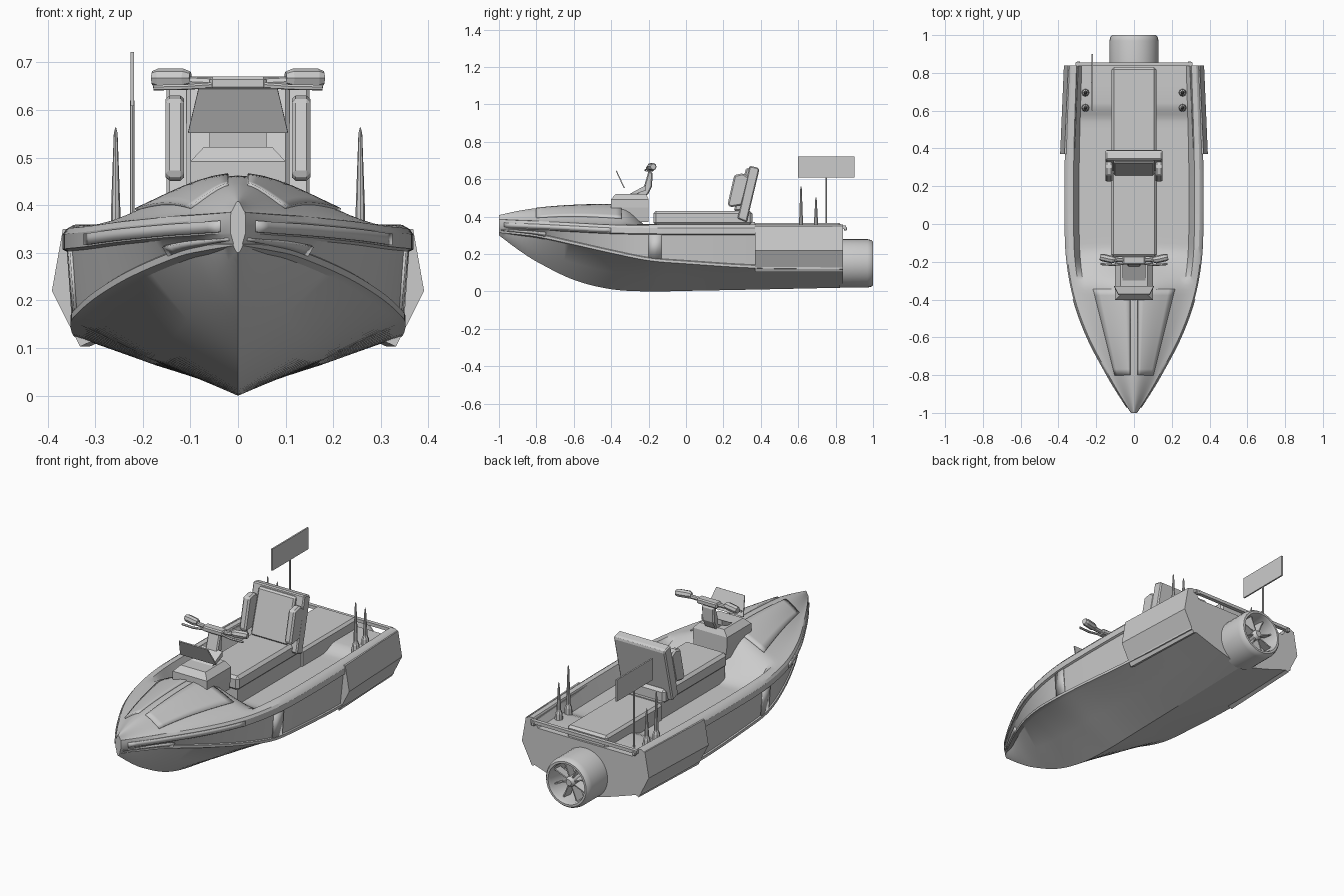
import bpy, bmesh, math
from mathutils import Vector

if "Cube" in bpy.data.objects:
    bpy.data.objects.remove(bpy.data.objects["Cube"])

# ---------- helpers ----------
def make(name, verts, faces, mirror=False, bevel=0, smooth=False, thick=0):
    me = bpy.data.meshes.new(name)
    me.from_pydata([tuple(v) for v in verts], [], faces)
    bm = bmesh.new()
    bm.from_mesh(me)
    bmesh.ops.recalc_face_normals(bm, faces=bm.faces)
    bm.to_mesh(me)
    bm.free()
    ob = bpy.data.objects.new(name, me)
    bpy.context.collection.objects.link(ob)
    if thick:
        m = ob.modifiers.new("thickness", 'SOLIDIFY')
        m.thickness, m.offset = thick, 0
    if bevel:
        m = ob.modifiers.new("bevel", 'BEVEL')
        m.width, m.segments = bevel, 1
    if mirror:
        ob.modifiers.new("mirror", 'MIRROR')
    if smooth:
        bpy.ops.object.select_all(action='DESELECT')
        ob.select_set(True)
        bpy.context.view_layer.objects.active = ob
        bpy.ops.object.shade_smooth_by_angle(angle=math.radians(28))
    return ob

def loft(name, rings, closed=False, **kw):
    n = len(rings[0])
    faces = [(i*n+j, i*n+(j+1) % n, (i+1)*n+(j+1) % n, (i+1)*n+j)
             for i in range(len(rings)-1) for j in range(n)]
    if closed:   # rings joined end to end
        k = (len(rings)-1)*n
        faces += [(k+j, k+(j+1) % n, (j+1) % n, j) for j in range(n)]
    else:
        faces += [tuple(range(n)), tuple(range((len(rings)-1)*n, len(rings)*n))]
    return make(name, [v for r in rings for v in r], faces, **kw)

def prism(name, yz, x0, x1, **kw):
    return loft(name, [[(x, y, z) for y, z in yz] for x in (x0, x1)], **kw)

def box(name, x0, x1, y0, y1, z0, z1, **kw):
    return prism(name, [(y0, z0), (y1, z0), (y1, z1), (y0, z1)], x0, x1, **kw)

def rod(name, stops, n=6, **kw):
    """stops: (point, radius) pairs along a straight line"""
    d = (Vector(stops[-1][0]) - Vector(stops[0][0])).normalized()
    a = d.orthogonal().normalized()
    b = d.cross(a)
    rings = [[Vector(p) + r*(a*math.cos(2*math.pi*k/n) + b*math.sin(2*math.pi*k/n))
              for k in range(n)] for p, r in stops]
    return loft(name, rings, **kw)

def grid(name, rows, **kw):
    n = len(rows[0])
    faces = [(i*n+j, i*n+j+1, (i+1)*n+j+1, (i+1)*n+j)
             for i in range(len(rows)-1) for j in range(n-1)]
    return make(name, [v for r in rows for v in r], faces, **kw)

def span(a, b, n):
    return [a + (b-a)*i/n for i in range(n+1)]

# ---------- hull lines: y, sheer x, sheer z, chine x, chine z, keel z, deck ridge z ----------
KEYS = [(-1, .016, .385, .01, .315, .300, .408), (-.9, .082, .380, .068, .305, .225, .43),
        (-.8, .142, .376, .122, .293, .16, .445), (-.6, .247, .366, .225, .25, .062, .459),
        (-.4, .32, .356, .30, .205, .012, .462), (-.2, .358, .352, .345, .165, 0, .452),
        (0, .368, .35, .352, .148, .003, .45), (.37, .366, .35, .345, .125, .01, .45),
        (.84, .35, .35, .325, .12, .02, .45)]

def lines(y):
    i = max(k for k in range(len(KEYS)-1) if KEYS[k][0] <= y + 1e-6)
    def slope(k, c):
        a, b = KEYS[max(k-1, 0)], KEYS[min(k+1, len(KEYS)-1)]
        return (b[c]-a[c])/(b[0]-a[0])
    h = KEYS[i+1][0] - KEYS[i][0]
    t = (y - KEYS[i][0])/h
    return [KEYS[i][c]*(2*t**3-3*t*t+1) + slope(i, c)*h*(t**3-2*t*t+t)
            + KEYS[i+1][c]*(3*t*t-2*t**3) + slope(i+1, c)*h*(t**3-t*t) for c in range(1, 7)]

def step(a, b, v):
    t = min(max((v-a)/(b-a), 0), 1)
    return t*t*(3-2*t)

def deck_z(f, y):
    """deck height at fraction f of the half beam: crowned bow, sunken cockpit aft"""
    xg, zg, xc, zc, zk, zr = lines(y)
    crown = zg + (zr-zg)*max((math.cos(math.pi*f)+1)/2, 0)**.9
    floor = .28 + .03*step(.54, .64, y)
    rim = zg + .008*step(1, .95, f)
    well = floor + (rim-floor)*min(max((f-.79)/.08, 0), 1)
    t = step(-.35, -.12, y)
    return crown + (well-crown)*t

# ---------- hull with rub rail, spray rail, deck and cockpit in one loft ----------
rings = []
for y in span(-1, -.1, 36) + span(-.04, .5, 9) + span(.54, .64, 5) + [.74, .84]:
    xg, zg, xc, zc, zk, zr = lines(y)
    s = min(1, xg/.1)
    half = [(0, zk), (xc*.5, (zk+zc)/2 - .004), (xc-.02*s*min(1, xc/.05), zc-.006*s),
            (xc, zc), (xc, zc+.014*s), (xc-.006*s, zc+.018*s),
            (xg-.010*s, zg-.048), (xg, zg-.043), (xg, zg-.012), (xg-.008*s, zg)]
    half += [(f*xg, deck_z(f, y)) for f in (.94, .87, .79, .7, .6, .5, .4, .3, .2, .1, 0)]
    rings.append([(x, y, z) for x, z in half] + [(-x, y, z) for x, z in half[-2:0:-1]])
loft("hull", rings, smooth=True)

# foredeck hatches
rows = []
for y in span(-.8, -.345, 14):
    xo = .10 + .115*(y+.8)/.455
    rows.append([(x, y, deck_z(x/lines(y)[0], y)+.001) for x in span(.02, xo, 6)])
grid("foredeck_hatch", rows, mirror=True, smooth=True, thick=.01)

# thin strips lying on the topsides (a: fraction from chine to rail)
def side_strip(name, y0, y1, a0, a1, n, thick):
    rows = []
    for y in span(y0, y1, n):
        xg, zg, xc, zc = lines(y)[:4]
        lo, hi = Vector((xc-.004, y, zc+.015)), Vector((xg-.008, y, zg-.048))
        rows.append([lo.lerp(hi, a) for a in (a0, a1)])
    grid(name, rows, mirror=True, smooth=True, thick=thick)

side_strip("bow_guard", -.985, -.75, -.1, .6, 9, .012)
side_strip("side_band", -.2, -.13, 0, 1, 2, .007)
rail = [[(lines(y)[0]+.001, y, lines(y)[1]-d) for d in (.04, .016)] for y in span(-.97, -.4, 16)]
grid("bow_rail_pad", rail, mirror=True, smooth=True, thick=.007)

# stern side pods
loft("side_pod", [[(x-dx, y, z) for x, z in
     ((.368, .35), (.391, .22), (.332, .103), (.29, .122), (.315, .35))]
     for y, dx in ((.37, 0), (.84, .02))], mirror=True)

# transom cap bar and small cleats
box("transom_bar", -.31, .31, .836, .856, .335, .352)
box("transom_cleat", .285, .305, .845, .86, .325, .345, mirror=True, bevel=.003)

# ---------- jet nozzle ----------
prof = [(.13, .82), (.13, .97), (.125, .99), (.117, 1.0), (.106, 1.0), (.10, .985), (.10, .87),
        (.03, .87), (.002, .87), (.002, .80)]
N = 32
loft("jet_duct", [[(r*math.cos(2*math.pi*k/N), y, .15 + r*math.sin(2*math.pi*k/N)) for r, y in prof]
                  for k in range(N)], closed=True, smooth=True)
rod("jet_hub", [((0, .86, .15), .026), ((0, .965, .15), .026), ((0, .98, .15), .016)], 16, smooth=True)
for k in range(8):
    a = 2*math.pi*(k+.5)/8
    d, t = Vector((math.cos(a), 0, math.sin(a))), Vector((-math.sin(a), 0, math.cos(a)))
    c = Vector((0, .94, .15))
    q = [c + d*r + s*(t*.003 + Vector((0, .025, 0))) for r, s in ((.02, -1), (.103, -1), (.103, 1), (.02, 1))]
    make(f"jet_vane_{k+1}", q, [(0, 1, 2, 3)], thick=.006)

# ---------- seat and engine cover ----------
prism("seat_base", [(-.165, .26), (-.165, .37), (.37, .37), (.37, .26)], -.112, .112)
prism("seat_cushion", [(-.175, .355), (-.175, .43), (.355, .43), (.355, .355)], -.122, .122, bevel=.014)
box("engine_cover", -.118, .118, .36, .83, .26, .366, bevel=.012)
prism("backrest_shell", [(.275, .39), (.325, .37), (.392, .65), (.385, .662), (.34, .672)],
      -.15, .15, bevel=.006)
prism("backrest_cushion", [(.255, .43), (.30, .43), (.36, .66), (.322, .66)], -.108, .108, bevel=.008)
prism("backrest_bolster", [(.222, .465), (.237, .45), (.30, .46), (.338, .61), (.305, .632), (.258, .622)],
      .113, .152, mirror=True, bevel=.008)

# ---------- console, windscreen and steering ----------
def slab(y0, y1, x, z):
    return [(-x, y0, z), (x, y0, z), (x, y1, z), (-x, y1, z)]
loft("console", [slab(-.38, -.2, .09, .37), slab(-.402, -.2, .10, .45),
                 slab(-.402, -.2, .10, .492), slab(-.375, -.215, .072, .522)])
make("windscreen", [(-.105, -.33, .553), (.105, -.33, .553), (.083, -.373, .645), (-.083, -.373, .645)],
     [(0, 1, 2, 3)], thick=.006)
prism("steering_column", [(-.27, .515), (-.205, .515), (-.182, .56), (-.178, .635), (-.2, .645),
                          (-.225, .56)], -.035, .035, bevel=.006)
prism("dash_panel", [(-.30, .522), (-.285, .515), (-.215, .54), (-.215, .568)], -.06, .06)
box("steering_clamp", -.06, .06, -.215, -.17, .642, .67, bevel=.006)
rod("handlebar", [((0, -.195, .655), .011), ((.11, -.188, .66), .011)], 8, mirror=True)
rod("grip", [((.1, -.19, .667), .014), ((.115, -.189, .667), .02), ((.168, -.177, .667), .02),
             ((.18, -.175, .667), .015)], 8, mirror=True)
rod("hand_lever", [((.055, -.21, .652), .006), ((.11, -.217, .648), .006), ((.178, -.212, .647), .006)],
    6, mirror=True)

# ---------- antennas and flag ----------
for label, y, top in (("front", .615, .563), ("rear", .695, .503)):
    rod(f"antenna_{label}", [((.257, y, .30), .021), ((.257, y, .34), .018), ((.257, y, .36), .010),
        ((.257, y, .385), .010), ((.257, y, top-.012), .004), ((.257, y, top), .001)], 8, mirror=True)
rod("flag_pole", [((-.222, .75, .30), .005), ((-.222, .75, .62), .005)], 8)
box("flag", -.226, -.218, .6, .9, .608, .722)
